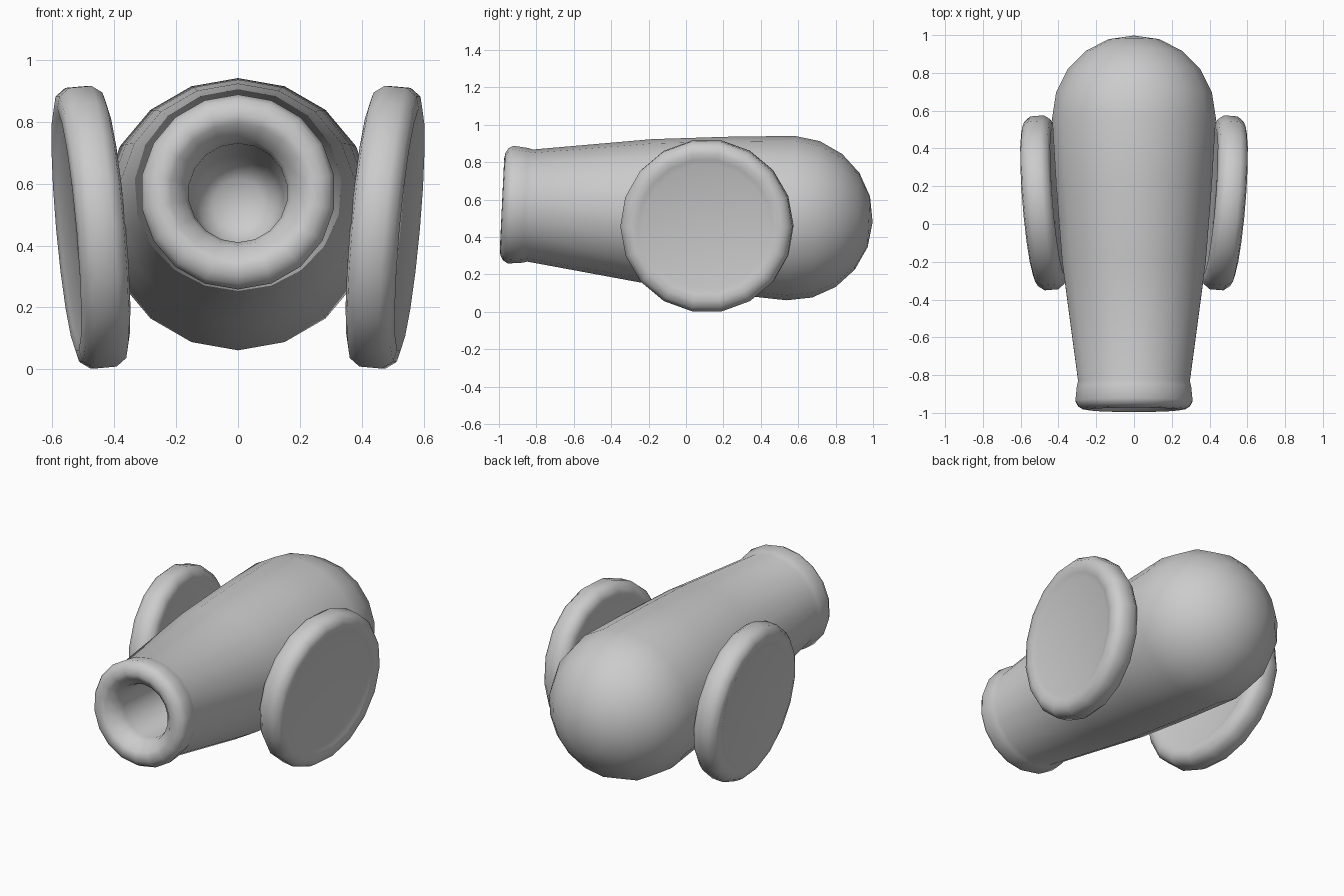
import bpy, bmesh, math
from mathutils import Vector

if "Cube" in bpy.data.objects:
    bpy.data.objects.remove(bpy.data.objects["Cube"])

SIDES = 18


def lathe(name, profile, axis, centre, phase=0.0):
    """Revolve (distance along axis, radius) points; radius 0 makes a pole."""
    axis = Vector(axis).normalized()
    u = (Vector((0, 0, 1)) - axis * axis.z).normalized()
    v = axis.cross(u)
    bm = bmesh.new()
    rings = []
    for s, r in profile:
        count = SIDES if r > 0 else 1
        ring = []
        for i in range(count):
            a = 2 * math.pi * (i + phase) / SIDES
            ring.append(bm.verts.new(Vector(centre) + axis * s
                                     + (u * math.cos(a) + v * math.sin(a)) * r))
        rings.append(ring)
    for a, b in zip(rings, rings[1:]):
        for i in range(SIDES):
            j = (i + 1) % SIDES
            quad = [a[i % len(a)], a[j % len(a)], b[j % len(b)], b[i % len(b)]]
            bm.faces.new(list(dict.fromkeys(quad)))
    bmesh.ops.recalc_face_normals(bm, faces=bm.faces)
    mesh = bpy.data.meshes.new(name)
    bm.to_mesh(mesh)
    bm.free()
    ob = bpy.data.objects.new(name, mesh)
    bpy.context.collection.objects.link(ob)
    bpy.ops.object.select_all(action='DESELECT')
    ob.select_set(True)
    bpy.context.view_layer.objects.active = ob
    bpy.ops.object.shade_smooth_by_angle(angle=math.radians(48))
    return ob


# Barrel: bore, rounded muzzle lip, tapered body and round breech
bore = [(-0.13, 0), (-0.14, 0.08), (-0.18, 0.125), (-0.26, 0.15),
        (-0.88, 0.16), (-0.925, 0.172), (-0.975, 0.22)]
body = [(-0.985, 0.245), (-0.980, 0.275), (-0.965, 0.300), (-0.938, 0.315),
        (-0.86, 0.307), (-0.835, 0.300), (-0.20, 0.386), (0.20, 0.418)]
breech = [(0.56 + 0.44 * math.sin(math.radians(18 * k)),
           0.44 * math.cos(math.radians(18 * k))) for k in range(5)]
lathe("cannon_barrel", bore + body + breech + [(0.999, 0)],
      axis=(0, 1, -0.048), centre=(0, 0, 0.528))

# Wheels: rounded tyre with shallow dished faces, leaning to follow the barrel
half = [(0.067, 0), (0.063, 0.335), (0.072, 0.365), (0.08, 0.398),
        (0.07, 0.437), (0.036, 0.462)]
rim = half + [(-s, r) for s, r in reversed(half)]
for side, label in ((1, "right"), (-1, "left")):
    lathe(label + "_wheel", rim, axis=(side, -0.083, -0.09),
          centre=(side * 0.475, 0.112, 0.459), phase=0.5)
